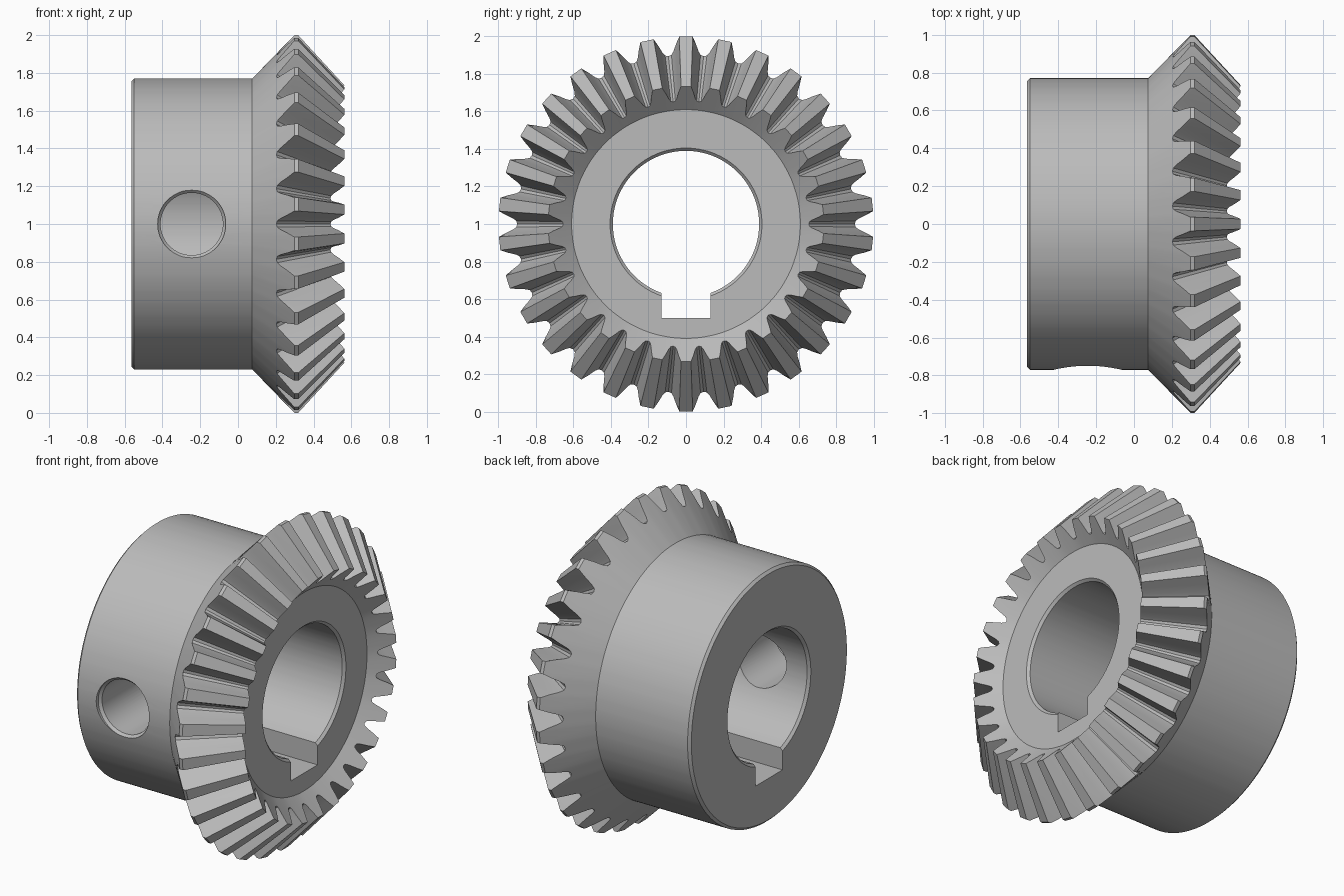
import bpy
import bmesh
from math import sin, cos, pi
from mathutils import Vector

if "Cube" in bpy.data.objects:
    bpy.data.objects.remove(bpy.data.objects["Cube"])

steel = bpy.data.materials.new("grey steel")
steel.use_nodes = True
steel.diffuse_color = (0.5, 0.5, 0.5, 1)
steel.node_tree.nodes["Principled BSDF"].inputs["Base Color"].default_value = (0.5, 0.5, 0.5, 1)

TEETH = 30
HALF = pi / TEETH
AXIS_HEIGHT = 1.0


def loft(name, rings, closed):
    """Skin a list of equal-length rings; closed joins last to first, otherwise caps."""
    bm = bmesh.new()
    loops = [[bm.verts.new(p) for p in ring] for ring in rings]
    pairs = list(zip(loops, loops[1:]))
    if closed:
        pairs.append((loops[-1], loops[0]))
    else:
        bm.faces.new(loops[0])
        bm.faces.new(loops[-1])
    for a, b in pairs:
        for i in range(len(a)):
            j = (i + 1) % len(a)
            bm.faces.new((a[i], a[j], b[j], b[i]))
    bmesh.ops.recalc_face_normals(bm, faces=bm.faces)
    mesh = bpy.data.meshes.new(name)
    bm.to_mesh(mesh)
    bm.free()
    mesh.materials.append(steel)
    obj = bpy.data.objects.new(name, mesh)
    bpy.context.collection.objects.link(obj)
    return obj


# Tooth outline: angle from tooth centre, height from root (0) to tip (1)
flank = [(0.036, 1), (0.055, 0.62), (0.073, 0.22), (0.086, 0.05)]
tooth = [(-HALF, 0)] + [(-a, h) for a, h in reversed(flank)] + flank
stations = [(2 * HALF * t + a, h) for t in range(TEETH) for a, h in tooth]


def ring(section):
    """Ring about the x axis; section maps tooth height to (x, radius)."""
    pts = []
    for a, h in stations:
        x, r = section(h)
        pts.append((x, r * sin(a), AXIS_HEIGHT + r * cos(a)))
    return pts


def circle(x, r):
    return ring(lambda h: (x, r))


# Tooth end sections on the back cone and the front cone
def outer(h):
    return Vector((0.203, 0.9)).lerp(Vector((0.298, 1.0)), h)


def inner(h):
    return Vector((0.49, 0.655)).lerp(Vector((0.563, 0.735)), h)


def tip_land(h):
    return Vector((0.319, 1.0)) if h == 1 else outer(h).lerp(inner(h), 0.07)


# Hub, toothed crown and bore as one closed skin
gear = loft("bevel_gear", [
    circle(-0.55, 0.39), circle(-0.565, 0.405),
    circle(-0.565, 0.755), circle(-0.55, 0.77), circle(0.075, 0.77),
    ring(outer), ring(tip_land), ring(inner),
    circle(0.45, 0.61), circle(0.45, 0.405), circle(0.435, 0.39)], True)

# Keyway cutter below the bore
keyway = loft("keyway_cutter", [
    [(x, -0.13, 0.5), (x, 0.13, 0.5), (x, 0.13, 1.0), (x, -0.13, 1.0)]
    for x in (-0.8, 0.8)], False)

# Set screw hole cutter with a chamfered mouth
hole = loft("screw_hole_cutter", [
    [(-0.245 + r * cos(k * pi / 32), y, AXIS_HEIGHT + r * sin(k * pi / 32)) for k in range(64)]
    for y, r in ((-0.2, 0.165), (-0.735, 0.165), (-0.75, 0.18), (-0.95, 0.18))], False)

bpy.ops.object.select_all(action="DESELECT")
gear.select_set(True)
bpy.context.view_layer.objects.active = gear
for cutter in (keyway, hole):
    cutter.hide_render = True
    cut = gear.modifiers.new(cutter.name, "BOOLEAN")
    cut.operation = "DIFFERENCE"
    cut.solver = "EXACT"
    cut.object = cutter
    bpy.ops.object.modifier_apply(modifier=cut.name)
    bpy.data.objects.remove(cutter)

bpy.ops.object.shade_smooth_by_angle(angle=pi / 6)
